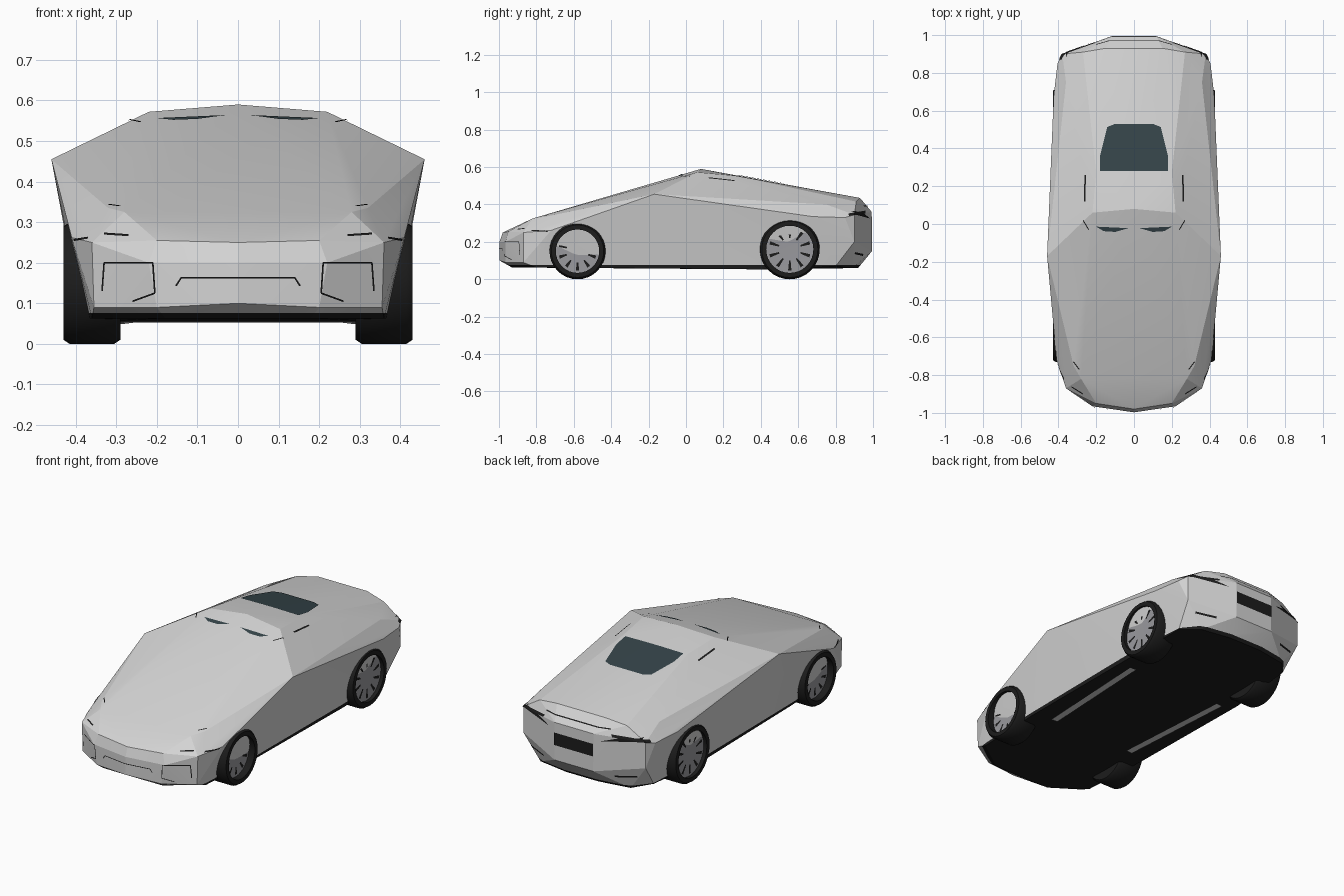
import bpy, bmesh, math
from mathutils import Vector

cube = bpy.data.objects.get("Cube")
if cube:
    bpy.data.objects.remove(cube, do_unlink=True)


def material(name, r, g, b):
    m = bpy.data.materials.new(name)
    m.use_nodes = True
    m.diffuse_color = (r, g, b, 1)
    m.node_tree.nodes["Principled BSDF"].inputs["Base Color"].default_value = (r, g, b, 1)
    return m


SILVER = material("silver paint", 0.66, 0.66, 0.66)
BLACK = material("black trim", 0.012, 0.012, 0.012)
GLASS = material("tinted glass", 0.035, 0.057, 0.066)
RIM = material("rim grey", 0.32, 0.32, 0.34)


def finish(bm, name, mats, smooth=None):
    mesh = bpy.data.meshes.new(name)
    bm.to_mesh(mesh)
    ob = bpy.data.objects.new(name, mesh)
    bpy.context.collection.objects.link(ob)
    for m in mats:
        mesh.materials.append(m)
    if smooth:
        bpy.ops.object.select_all(action='DESELECT')
        ob.select_set(True)
        bpy.context.view_layer.objects.active = ob
        bpy.ops.object.shade_smooth_by_angle(angle=math.radians(smooth))
    return ob


# Body shell: corner points of the left half, mirrored and wrapped in a hull
corners = [
    (0, .08, .59), (.22, .06, .572), (.2, .27, .553), (.46, -.17, .455),
    # nose and front bumper
    (.28, -.82, .325), (.32, -.75, .335), (.41, -.72, .262), (.36, -.87, .25),
    (.2, -.95, .255), (0, -.98, .25), (.22, -.965, .2), (0, -.997, .2),
    (0, -.997, .1), (.2, -.965, .09), (.355, -.87, .09), (.36, -.8, .063),
    (.18, -.93, .063),
    # sills
    (.38, -.4, .06), (.385, .4, .053),
    # rear fenders and tail
    (.36, .75, .4), (.425, .68, .335), (.405, .85, .33), (.38, .9, .345),
    (.15, .93, .435), (.27, .91, .415), (.12, .993, .36), (.12, .994, .15),
    (.38, .9, .2), (.36, .8, .07), (.28, .89, .06), (.1, .92, .06),
]
shell = bmesh.new()
for x, y, z in corners:
    for s in ((1, -1) if x else (1,)):
        shell.verts.new((s * x, y, z))
bmesh.ops.convex_hull(shell, input=shell.verts[:])
bmesh.ops.delete(shell, geom=[v for v in shell.verts if not v.link_faces], context='VERTS')
bmesh.ops.recalc_face_normals(shell, faces=shell.faces[:])

# Black lower edge and floor
body = shell.copy()
bmesh.ops.bisect_plane(body, geom=body.verts[:] + body.edges[:] + body.faces[:],
                       plane_co=(0, 0, .076), plane_no=(0, 0, 1))
for f in body.faces:
    f.material_index = int(f.calc_center_median().z < .076)
finish(body, "body_shell", [SILVER, BLACK], 12)

VIEWS = {"top": (0, 1, Vector((0, 0, 1))), "floor": (0, 1, Vector((0, 0, -1))),
         "front": (0, 2, Vector((0, -1, 0))), "rear": (0, 2, Vector((0, 1, 0))),
         "left": (1, 2, Vector((1, 0, 0))), "right": (1, 2, Vector((-1, 0, 0)))}


def plate(name, view, outline, mat, lift=.004):
    """Thin patch following the shell inside a convex outline."""
    a, b, out = VIEWS[view]
    pts = []
    for u, v in outline:
        p = Vector((0, 0, 0))
        p[a], p[b] = u, v
        pts.append(p)
    mid = sum(pts, Vector()) / len(pts)
    bm = shell.copy()
    for p, q in zip(pts, pts[1:] + pts[:1]):
        n = (q - p).cross(out).normalized()
        if n.dot(p - mid) < 0:
            n = -n
        bmesh.ops.bisect_plane(bm, geom=bm.verts[:] + bm.edges[:] + bm.faces[:],
                               plane_co=p, plane_no=n, clear_outer=True)
    bm.normal_update()
    bmesh.ops.delete(bm, geom=[f for f in bm.faces if f.normal.dot(out) < .1], context='FACES')
    bmesh.ops.translate(bm, verts=bm.verts[:], vec=out * lift)
    finish(bm, name, [mat])
    bm.free()


def pair(name, view, outline, mat):
    """Matching plates on the left and right."""
    if view == "side":
        for v in ("left", "right"):
            plate(v + "_" + name, v, outline, mat)
    else:
        for side, s in (("left", 1), ("right", -1)):
            plate(side + "_" + name, view, [(s * u, v) for u, v in outline], mat)


def strip(p, q, w=.005):
    """Narrow rectangle between two points."""
    p, q = Vector(p), Vector(q)
    n = Vector((p.y - q.y, q.x - p.x)).normalized() * w / 2
    return [p + n, q + n, q - n, p - n]


# Glass
plate("rear_window", "top", [(-.2, .28), (.2, .28), (.18, .36), (.18, .47), (.15, .51), (.1, .53),
                             (-.1, .53), (-.15, .51), (-.18, .47), (-.18, .36)], GLASS)
pair("windscreen_edge", "top", [(.03, -.022), (.2, -.014), (.16, -.038), (.1, -.042)], GLASS)

# Roof and cabin trim
pair("roof_gutter", "top", strip((.262, .12), (.258, .26), .008), BLACK)
pair("windscreen_pillar", "top", strip((.24, -.03), (.27, .02)), BLACK)

# Front trim: intakes, grille and lamp outlines
for n, (p, q) in enumerate([((.21, .2), (.33, .2)), ((.21, .2), (.205, .125)),
                            ((.205, .125), (.26, .105)), ((.33, .2), (.335, .13))]):
    pair("intake_line_%d" % n, "front", strip(p, q, .004), BLACK)
plate("grille_line", "front", strip((-.14, .163), (.14, .163), .004), BLACK)
pair("grille_end", "front", strip((.14, .163), (.153, .143), .004), BLACK)
pair("lamp_lower_line", "front", strip((.27, .268), (.33, .272)), BLACK)
pair("fender_seam", "front", strip((.37, .262), (.405, .256)), BLACK)
pair("lamp_top_line", "top", strip((.29, -.77), (.32, -.73)), BLACK)

# Rear trim
plate("number_plate", "rear", [(-.12, .235), (.12, .235), (.12, .305), (-.12, .305)], BLACK)
pair("tail_lamp", "rear", [(.16, .325), (.36, .345), (.36, .365), (.24, .35)], BLACK)
plate("tail_seam", "rear", strip((-.2, .392), (.2, .392)), BLACK)
pair("tail_lamp_side", "side", strip((.87, .345), (.96, .36), .014), BLACK)
pair("bumper_slot", "rear", strip((.22, .13), (.33, .14), .01), BLACK)

# Pale floor rails
pair("floor_rail", "floor", strip((.26, -.35), (.3, .35), .04), SILVER)


# Wheels: lathed tyre and recessed rim
def wheel(name, side, y, r, rim_x):
    inner = r - .034
    profile = [(0, .3), (inner, .29), (r - .01, .29), (r, .305), (r, .415), (r - .01, .43),
               (inner, .43), (inner, rim_x), (inner - .012, rim_x), (0, rim_x - .006)]
    bm = bmesh.new()
    vs = [bm.verts.new((x, 0, rad)) for rad, x in profile]
    es = [bm.edges.new(e) for e in zip(vs, vs[1:])]
    bmesh.ops.spin(bm, geom=vs + es, cent=(0, 0, 0), axis=(1, 0, 0), angle=math.tau,
                   steps=32, use_merge=True)
    bmesh.ops.remove_doubles(bm, verts=bm.verts[:], dist=.0005)
    for f in bm.faces:
        c = f.calc_center_median()
        f.material_index = int(c.x > .38 and c.yz.length < inner - .003)
    # dark slots between the spokes
    for k in range(10):
        a = math.tau * (k + .5) / 10
        d, t = Vector((0, math.cos(a), math.sin(a))), Vector((0, -math.sin(a), math.cos(a)))
        base = Vector((rim_x + .002, 0, 0))
        bm.faces.new([bm.verts.new(base + d * u + t * w) for u, w in
                      ((.06, -.004), (inner - .014, -.009), (inner - .014, .009), (.06, .004))])
    for v in bm.verts:
        v.co = Vector((side * v.co.x, v.co.y + y, v.co.z + r))
    bmesh.ops.recalc_face_normals(bm, faces=bm.faces[:])
    finish(bm, name, [BLACK, RIM], 35)
    bm.free()


for label, s in (("left", 1), ("right", -1)):
    wheel("front_%s_wheel" % label, s, -.58, .15, .392)
    wheel("rear_%s_wheel" % label, s, .555, .16, .41)
shell.free()
